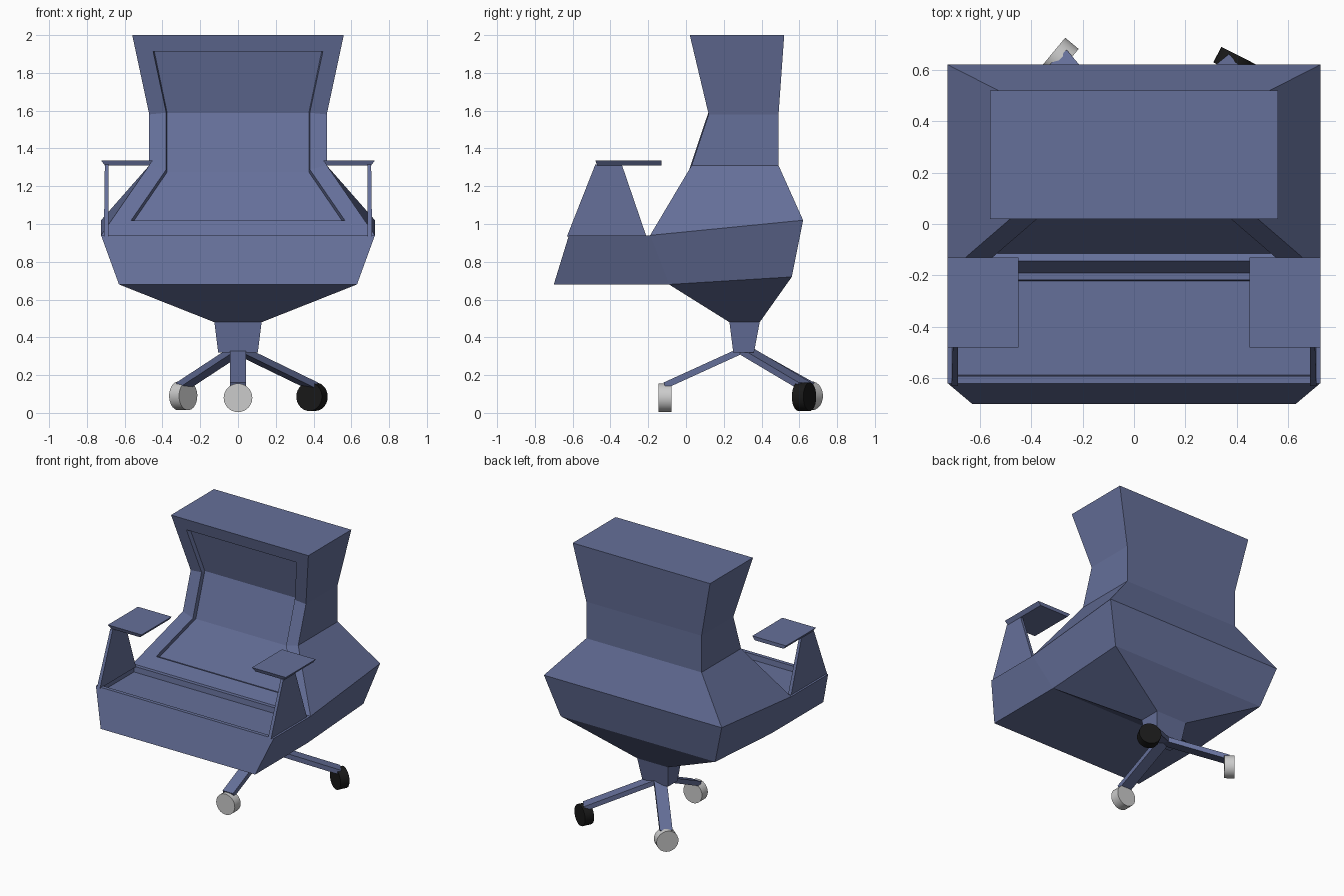
import bpy, bmesh, math
from mathutils import Vector, Matrix

if "Cube" in bpy.data.objects:
    bpy.data.objects.remove(bpy.data.objects["Cube"])


def material(name, col):
    m = bpy.data.materials.new(name)
    m.diffuse_color = (*col, 1)
    m.use_nodes = True
    m.node_tree.nodes["Principled BSDF"].inputs["Base Color"].default_value = m.diffuse_color
    return m


blue = material("blue_fabric", (0.13, 0.16, 0.32))
black = material("black_rubber", (0.01, 0.01, 0.01))


def finish(name, bm, mat=None):
    bmesh.ops.recalc_face_normals(bm, faces=bm.faces)
    me = bpy.data.meshes.new(name)
    bm.to_mesh(me)
    bm.free()
    ob = bpy.data.objects.new(name, me)
    bpy.context.collection.objects.link(ob)
    if mat:
        me.materials.append(mat)
    return ob


def loft(rings):
    """Stack four-sided rings: (x0, x1, front y, front z, back y, back z).
    Returns the bmesh, its front faces and its top face."""
    bm = bmesh.new()
    loops = [[bm.verts.new(p) for p in ((x0, yf, zf), (x1, yf, zf), (x1, yb, zb), (x0, yb, zb))]
             for x0, x1, yf, zf, yb, zb in rings]
    front = []
    for a, b in zip(loops, loops[1:]):
        for i in range(4):
            j = (i + 1) % 4
            f = bm.faces.new((a[i], a[j], b[j], b[i]))
            if i == 0:
                front.append(f)
    bm.faces.new(loops[0][::-1])
    top = bm.faces.new(loops[-1])
    bmesh.ops.recalc_face_normals(bm, faces=bm.faces)
    return bm, front, top


def sym(w, *rest):
    return (-w, w, *rest)


# Backrest shell with a sunken front panel
bm, front, top = loft([
    sym(.125, .23, .48, .39, .48),
    sym(.63, -.09, .68, .56, .72),
    sym(.725, -.19, .94, .62, 1.02),
    sym(.47, .03, 1.31, .49, 1.31),
    sym(.47, .12, 1.58, .49, 1.58),
    sym(.56, .02, 2.0, .52, 2.0)])
bmesh.ops.inset_region(bm, faces=front[2:], thickness=.09, use_even_offset=True)
bmesh.ops.inset_region(bm, faces=front[2:], thickness=.005, depth=-.03, use_even_offset=True)
finish("backrest", bm, blue)

# Seat with a sunken top
bm, front, top = loft([sym(.63, -.70, .68, -.09, .68), sym(.725, -.62, .94, -.19, .94)])
bmesh.ops.inset_region(bm, faces=[top], thickness=.028, use_even_offset=True)
bmesh.ops.inset_region(bm, faces=[top], thickness=.004, depth=-.04, use_even_offset=True)
finish("seat", bm, blue)

# Hub under the seat
bm, front, top = loft([sym(.105, .25, .32, .36, .32), sym(.125, .23, .48, .39, .48)])
finish("hub", bm, blue)

# Armrests: thin tapered post and flat pad on each side
for s, side in ((-1, "left"), (1, "right")):
    bm, _, _ = loft([(s * .685, s * .71, -.63, .935, -.21, .935),
                     (s * .685, s * .705, -.48, 1.315, -.34, 1.315)])
    finish(side + "_arm_post", bm, blue)
    bm, _, _ = loft([(s * .47, s * .705, -.47, 1.31, -.13, 1.31),
                     (s * .45, s * .725, -.48, 1.337, -.13, 1.337)])
    finish(side + "_arm_pad", bm, blue)

# Three legs with a caster each: wheel centre, wheel axis, colour
centre = Vector((0, .305, .335))
casters = [("front", (0, -.112, .08), (0, 1, 0), None),
           ("right", (.392, .625, .086), (.45, .89, 0), black),
           ("left", (-.29, .645, .09), (-.77, .64, 0), None)]
for name, pos, axis, mat in casters:
    pos, axis = Vector(pos), Vector(axis).normalized()
    # wheel
    bm = bmesh.new()
    rot = Vector((0, 0, 1)).rotation_difference(axis).to_matrix().to_4x4()
    bmesh.ops.create_cone(bm, cap_ends=True, segments=24, radius1=.076, radius2=.076,
                          depth=.068, matrix=Matrix.Translation(pos) @ rot)
    wheel = finish(name + "_wheel", bm, mat)
    bpy.context.view_layer.objects.active = wheel
    wheel.select_set(True)
    bpy.ops.object.shade_smooth_by_angle(angle=math.radians(35))
    wheel.select_set(False)
    # leg: flat bar from the hub down to the top of the wheel
    end = Vector((pos.x, pos.y, .145))
    d = end - centre
    side = d.cross(Vector((0, 0, 1))).normalized()
    up = side.cross(d).normalized()
    basis = Matrix((d, side * .085, up * .034)).transposed().to_4x4()
    bm = bmesh.new()
    bmesh.ops.create_cube(bm, size=1, matrix=Matrix.Translation((centre + end) / 2) @ basis)
    finish(name + "_leg", bm, blue)
